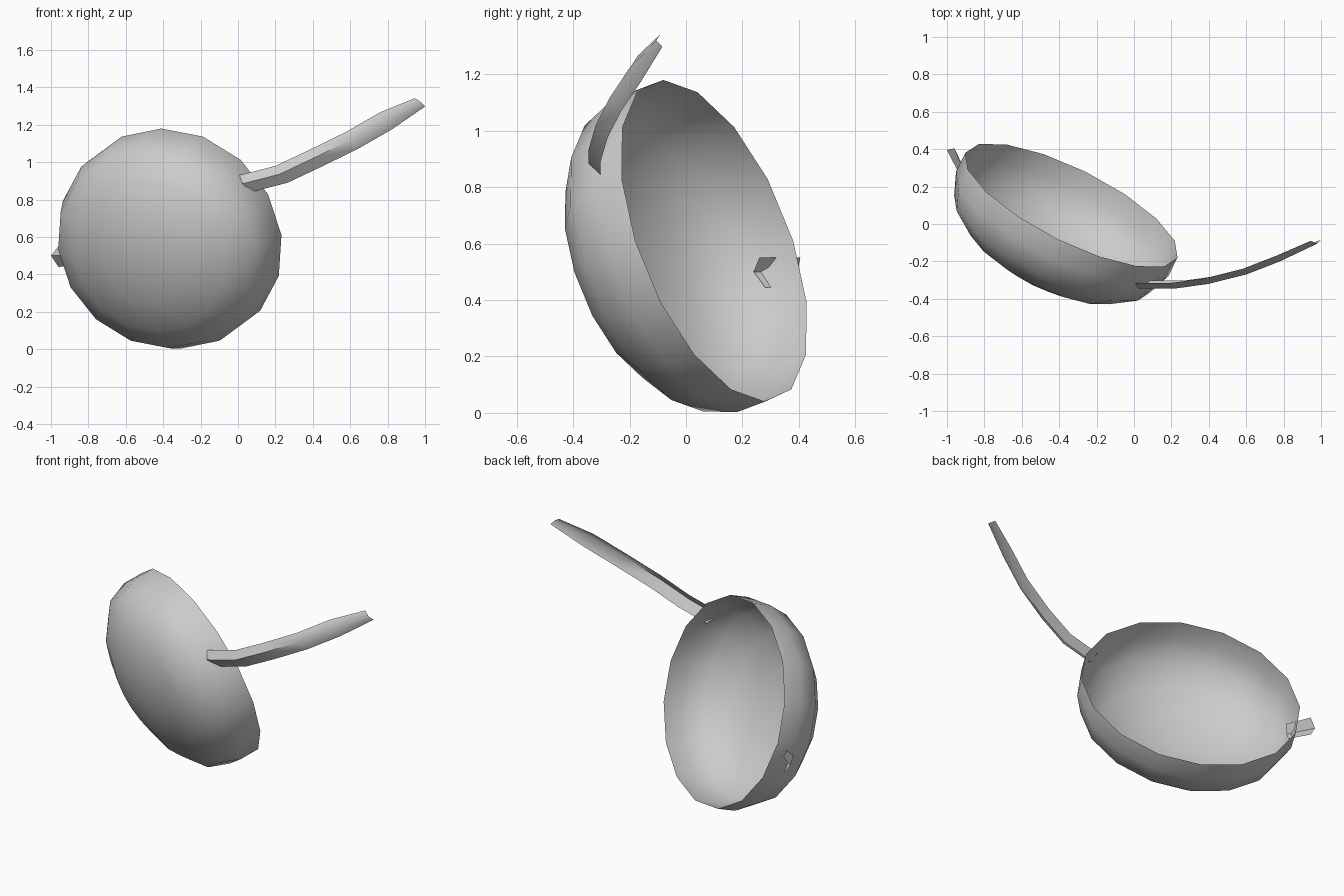
import bpy, bmesh, math
from mathutils import Vector

cube = bpy.data.objects.get("Cube")
if cube:
    bpy.data.objects.remove(cube, do_unlink=True)

GREY = (0.6, 0.6, 0.6, 1)
mat = bpy.data.materials.new("plain_grey")
mat.use_nodes = True
mat.diffuse_color = GREY
mat.node_tree.nodes["Principled BSDF"].inputs["Base Color"].default_value = GREY


def finish(name, bm, angle):
    """Turn a bmesh into a smooth-shaded object."""
    me = bpy.data.meshes.new(name)
    bm.to_mesh(me)
    bm.free()
    me.materials.append(mat)
    ob = bpy.data.objects.new(name, me)
    bpy.context.collection.objects.link(ob)
    bpy.ops.object.select_all(action="DESELECT")
    ob.select_set(True)
    bpy.context.view_layer.objects.active = ob
    bpy.ops.object.shade_smooth_by_angle(angle=math.radians(angle))
    return ob


def loft(bm, rows, closed=False):
    """Bridge successive rows of points with quads."""
    rows = [[bm.verts.new(p) for p in row] for row in rows]
    for a, b in zip(rows, rows[1:]):
        n = len(a)
        for i in range(n if closed else n - 1):
            j = (i + 1) % n
            bm.faces.new((a[i], a[j], b[j], b[i]))
    return rows


# Bowl: an open, thin shell tilted back, swept around its own axis
center = Vector((-0.335, 0.1, 0.61))
up = Vector((-0.075, -0.18, 0.57))
side = Vector((0.5675, -0.28, 0))
axis = Vector((-0.42, -0.85, -0.32))
SEGMENTS = 16
profile = [(1, 0), (1, 0.117), (0.924, 0.243), (0.707, 0.35), (0.383, 0.422)]
bm = bmesh.new()
rings = []
for radius, depth in profile:
    ring = []
    for k in range(SEGMENTS):
        a = math.tau * k / SEGMENTS
        ring.append(center + radius * (up * math.cos(a) + side * math.sin(a)) + axis * depth)
    rings.append(ring)
rows = loft(bm, rings, closed=True)
pole = bm.verts.new(center + axis * 0.447)
last = rows[-1]
for k in range(SEGMENTS):
    bm.faces.new((last[k], last[(k + 1) % SEGMENTS], pole))
bmesh.ops.recalc_face_normals(bm, faces=bm.faces)
finish("bowl", bm, 60)

# Handle: a curved strip folded along its middle, rising from the bowl wall
path = [(0.035, -0.315, 0.885), (0.23, -0.315, 0.935), (0.41, -0.29, 1.02),
        (0.61, -0.24, 1.118), (0.79, -0.17, 1.222), (0.96, -0.09, 1.32)]
section = [Vector((-0.03, 0, 0.045)), Vector((-0.01, -0.03, 0)), Vector((0.035, 0.012, -0.045))]
bm = bmesh.new()
stations = []
for i, p in enumerate(path):
    scale = 0.5 if i == len(path) - 1 else 1
    stations.append([Vector(p) + s * scale for s in section])
stations[-1][1].x = 0.98
stations[-1][2].x = 1.0
loft(bm, stations)
finish("handle", bm, 60)

# Peg: a short folded strip poking through the opposite wall
bm = bmesh.new()
loft(bm, [[(-0.96, 0.405, 0.55), (-1.0, 0.395, 0.5), (-0.96, 0.405, 0.44)],
          [(-0.9, 0.26, 0.55), (-0.92, 0.24, 0.5), (-0.9, 0.28, 0.445)]])
finish("peg", bm, 60)
